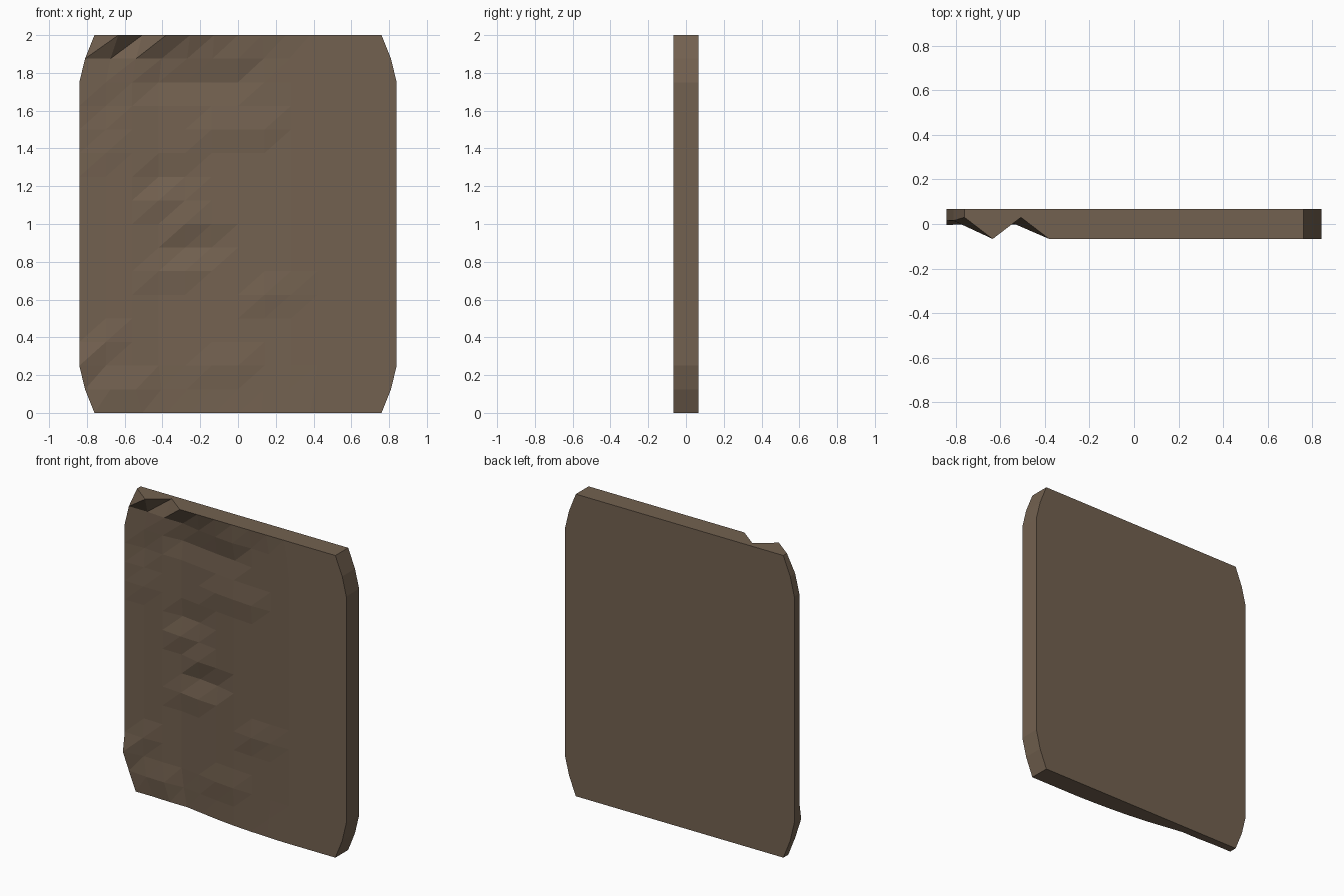
import bpy
import bmesh

if "Cube" in bpy.data.objects:
    bpy.data.objects.remove(bpy.data.objects["Cube"], do_unlink=True)

COLS, ROWS = 12, 16
BACK, FRONT = 0.067, -0.067

# Single warm brown stone colour
stone = bpy.data.materials.new("warm_brown_stone")
stone.use_nodes = True
colour = (0.171, 0.120, 0.080, 1)
stone.diffuse_color = colour
stone.node_tree.nodes["Principled BSDF"].inputs["Base Color"].default_value = colour


def half_width(row):
    """Half width of the slab, tapering near the top and the bottom."""
    return {0: 0.76, 1: 0.81}.get(min(row, ROWS - row), 0.84)


# Worn depth across the slab, from the hollow edge to the full-thickness edge
base = [0.015, 0.015, 0.01, 0.01, -0.01, -0.03, -0.045, -0.055, -0.062]
base += [FRONT] * (COLS + 1 - len(base))

# Chips and bumps: row -> (first column, last column, depth change)
chips = [
    (1, 1, 2, -0.012), (2, 0, 0, -0.02), (2, 5, 6, -0.008), (3, 1, 1, -0.012),
    (5, 7, 8, -0.01), (6, 3, 4, -0.01), (7, 4, 5, 0.018), (8, 4, 4, -0.012),
    (9, 3, 3, -0.014), (10, 3, 4, 0.012), (11, 1, 1, -0.006),
    (12, 5, 7, -0.01), (13, 1, 1, 0.008), (14, 3, 6, 0.012),
    (15, 4, 6, -0.015), (15, 2, 3, -0.008),
]
depth = {(c, r): base[c] for c in range(COLS + 1) for r in range(ROWS + 1)}
for row, first, last, change in chips:
    for c in range(first, last + 1):
        depth[c, row] += change

# Jagged notches along the top edge
for c in range(COLS + 1):
    depth[c, ROWS] = FRONT
depth[0, ROWS] = depth[2, ROWS] = 0.03

# Chipped front face, each cell split along its rising diagonal
bm = bmesh.new()
front = {}
for (c, r), y in depth.items():
    x = half_width(r) * (2 * c / COLS - 1)
    front[c, r] = bm.verts.new((x, max(y, FRONT), 2 * r / ROWS))
for c in range(COLS):
    for r in range(ROWS):
        a, b = front[c, r], front[c + 1, r]
        d, e = front[c + 1, r + 1], front[c, r + 1]
        bm.faces.new((a, b, d))
        bm.faces.new((a, d, e))

# Rim walls and the flat back
rim = [(c, 0) for c in range(COLS)] + [(COLS, r) for r in range(ROWS)]
rim += [(c, ROWS) for c in range(COLS, 0, -1)] + [(0, r) for r in range(ROWS, 0, -1)]
outer = [front[k] for k in rim]
inner = [bm.verts.new((v.co.x, BACK, v.co.z)) for v in outer]
for i in range(len(rim)):
    j = (i + 1) % len(rim)
    bm.faces.new((outer[j], outer[i], inner[i], inner[j]))
bm.faces.new(inner[::-1])
bmesh.ops.recalc_face_normals(bm, faces=bm.faces)

mesh = bpy.data.meshes.new("stone_slab")
bm.to_mesh(mesh)
bm.free()
mesh.materials.append(stone)
slab = bpy.data.objects.new("stone_slab", mesh)
bpy.context.collection.objects.link(slab)
